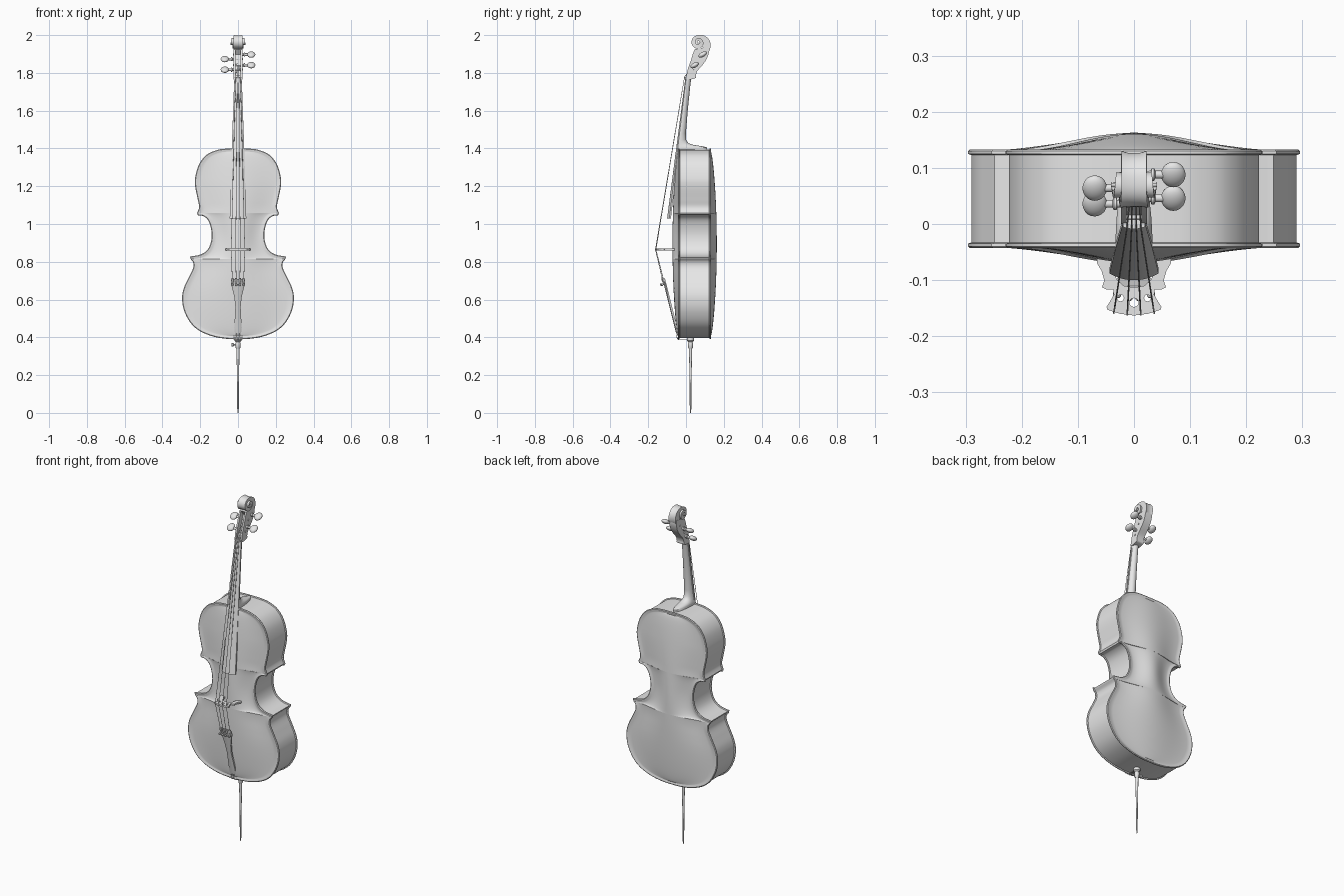
import bpy, bmesh, math
from mathutils import Vector, Matrix

if "Cube" in bpy.data.objects:
    bpy.data.objects.remove(bpy.data.objects["Cube"])

grey = bpy.data.materials.new("light_grey")
grey.diffuse_color = (0.8, 0.8, 0.8, 1)
grey.use_nodes = True
grey.node_tree.nodes["Principled BSDF"].inputs["Base Color"].default_value = grey.diffuse_color


def finish(ob, angle=40):
    ob.data.materials.clear()
    ob.data.materials.append(grey)
    bpy.ops.object.select_all(action='DESELECT')
    ob.select_set(True)
    bpy.context.view_layer.objects.active = ob
    bpy.ops.object.shade_smooth_by_angle(angle=math.radians(angle))
    return ob


def make(name, verts, faces, angle=40):
    me = bpy.data.meshes.new(name)
    me.from_pydata([tuple(v) for v in verts], [], faces)
    bm = bmesh.new()
    bm.from_mesh(me)
    bmesh.ops.remove_doubles(bm, verts=bm.verts, dist=0.00005)
    bmesh.ops.recalc_face_normals(bm, faces=bm.faces)
    bm.to_mesh(me)
    bm.free()
    ob = bpy.data.objects.new(name, me)
    bpy.context.collection.objects.link(ob)
    return finish(ob, angle)


def loft(name, rings, angle=40):
    n = len(rings[0])
    faces = [(i * n + j, i * n + (j + 1) % n, (i + 1) * n + (j + 1) % n, (i + 1) * n + j)
             for i in range(len(rings) - 1) for j in range(n)]
    faces += [tuple(range(n)), tuple(range((len(rings) - 1) * n, len(rings) * n))]
    return make(name, [v for r in rings for v in r], faces, angle)


def lathe(name, profile, origin, axis, n=20):
    q = Vector((0, 0, 1)).rotation_difference(Vector(axis))
    ring = lambda r, t: [Vector(origin) + q @ Vector((r * math.cos(a), r * math.sin(a), t))
                         for a in (2 * math.pi * k / n for k in range(n))]
    return loft(name, [ring(r, t) for r, t in profile])


def curve(name, splines, bevel=0, extrude=0, cyclic=False):
    cu = bpy.data.curves.new(name, 'CURVE')
    cu.dimensions = '2D' if cyclic else '3D'
    if cyclic:
        cu.fill_mode = 'BOTH'
    cu.bevel_depth, cu.extrude, cu.bevel_resolution = bevel, extrude, 2
    for pts in splines:
        s = cu.splines.new('POLY')
        s.points.add(len(pts) - 1)
        for p, c in zip(s.points, pts):
            p.co = (c[0], c[1], c[2] if len(c) > 2 else 0, 1)
        s.use_cyclic_u = cyclic
    ob = bpy.data.objects.new(name, cu)
    bpy.context.collection.objects.link(ob)
    bpy.ops.object.select_all(action='DESELECT')
    ob.select_set(True)
    bpy.context.view_layer.objects.active = ob
    bpy.ops.object.convert(target='MESH')
    return finish(bpy.context.view_layer.objects.active)


def smooth(pts, n=6):
    P = [Vector(p) for p in pts]
    P = [2 * P[0] - P[1]] + P + [2 * P[-1] - P[-2]]
    out = []
    for a, b, c, d in zip(P, P[1:], P[2:], P[3:]):
        for t in (k / n for k in range(n)):
            out.append(0.5 * (2 * b + (c - a) * t + (2 * a - 5 * b + 4 * c - d) * t * t
                              + (3 * b - a - 3 * c + d) * t ** 3))
    return out + [P[-2]]


# Body outline, right half: upper bout, waist, lower bout
outline = (smooth([(0, 1.4), (.06, 1.399), (.11, 1.392), (.165, 1.367), (.205, 1.318), (.226, 1.25),
                   (.227, 1.2), (.213, 1.13), (.206, 1.09), (.217, 1.058)])
           + smooth([(.212, 1.046), (.185, 1.042), (.16, 1.022), (.145, .985), (.139, .94), (.146, .895),
                     (.165, .86), (.2, .838), (.254, .828)])
           + smooth([(.25, .813), (.237, .795), (.238, .765), (.262, .715), (.287, .66), (.296, .605),
                     (.285, .54), (.25, .475), (.2, .432), (.13, .404), (.06, .392), (0, .39)]))


def inset(d):
    res, last = [], len(outline) - 1
    for i, p in enumerate(outline):
        t = Vector((1, 0)) if i == 0 else Vector((-1, 0)) if i == last else outline[i + 1] - outline[i - 1]
        t.normalize()
        q = p + Vector((t.y, -t.x)) * d
        z = min(q.y, res[-1][1]) if res else q.y
        res.append((0 if i in (0, last) else max(q.x, 0), z))
    return res


def plate(base, s, height):
    cols = [[(x, base - s * dy, z) for x, z in inset(d)] for d, dy in
            ((.006, .010), (0, .008), (0, .003), (.004, 0), (.010, 0), (.016, .0025))]
    edge = inset(.016)
    top, bot = edge[0][1], edge[-1][1]
    for k in range(11, -1, -1):
        u = k / 12
        bell = (1 + math.cos(math.pi * u)) / 2
        cols.append([(x * u, base + s * (height * bell * max(0, math.sin(math.pi * (z - bot) / (top - bot))) ** .6
                                         - .0025), z) for x, z in edge])
    return cols


# Body: back plate, ribs and front plate in one closed skin
cols = plate(.133, 1, .0325)[::-1] + plate(-.043, -1, .031)
n = len(outline)
half = [v for c in cols for v in c]
verts = half + [(-x, y, z) for x, y, z in half]
faces = []
for off in (0, len(half)):
    faces += [tuple(off + k for k in (i * n + j, i * n + j + 1, (i + 1) * n + j + 1, (i + 1) * n + j))
              for i in range(len(cols) - 1) for j in range(n - 1)]
make("body", verts, faces, 35)


def strip(z, hw, y, sag, th, m=12):
    xs = [-1 + 2 * k / m for k in range(m + 1)]
    return [(hw * x, y + sag * x * x, z) for x in xs] + [(hw, y + th, z), (-hw, y + th, z)]


# Fingerboard, nut and neck
fy = lambda z: -.1 + (z - 1.03) * .13
loft("fingerboard", [strip(z, hw, fy(z), sag, th) for z, hw, sag, th in
                     ((1.028, .044, .012, .02), (1.4, .033, .008, .017), (1.77, .02, .004, .012))])
loft("nut", [strip(z, .02, -.009, .004, .02) for z in (1.77, 1.778)])
neck = [(1.785, .02, .022), (1.75, .018, .02), (1.6, .022, .024), (1.48, .026, .03), (1.445, .028, .036),
        (1.428, .03, .05), (1.418, .031, .08), (1.412, .032, .125), (1.406, .033, .15), (1.385, .033, .155)]
loft("neck", [[(hw * math.cos(a), fy(z) + .011 + d * math.sin(a), z)
               for a in (math.pi * k / 16 for k in range(17))] for z, hw, d in neck], 50)

# Pegbox: two cheeks and a recessed core
back = smooth([(.02, 1.764), (.051, 1.773), (.053, 1.79), (.062, 1.813), (.09, 1.845), (.11, 1.875),
               (.121, 1.908), (.122, 1.94)], 4)
front = smooth([(.046, 1.925), (.036, 1.9), (.028, 1.872), (.018, 1.845), (.007, 1.81), (0, 1.766)], 4)
hollow = [(.046, 1.925), (.066, 1.897), (.058, 1.87), (.048, 1.845), (.035, 1.815), (.02, 1.79), (0, 1.766)]
for name, pts, a, b in (("cheek_left", front, -.023, -.013), ("cheek_right", front, .013, .023),
                        ("pegbox_core", hollow, -.0135, .0135)):
    loft(name, [[(x, p[0], p[1]) for p in back + list(pts)] for x in (a, b)])

# Scroll: spiral band that widens toward the eye
spiral = [(-45, .076), (0, .063), (45, .048), (90, .038), (180, .036), (270, .034), (360, .027),
          (450, .022), (540, .018), (630, .013), (720, .008)]
rings = []
for a, r in smooth(spiral, 8):
    w = .022 + .019 * min(1, max(0, (a - 90) / 560))
    c, s = math.cos(math.radians(a)), math.sin(math.radians(a))
    rings.append([(x, .065 + q * c, 1.962 + q * s) for x, q in
                  ((-w, r), (-w * .5, r * .95), (w * .5, r * .95), (w, r), (w, r * .3), (-w, r * .3))])
loft("scroll", rings, 35)

# Tuning pegs
pegs = [(1, .088, 1.897), (-1, .064, 1.873), (1, .046, 1.841), (-1, .036, 1.817)]
for i, (s, y, z) in enumerate(pegs):
    lathe(f"peg_shaft_{i}", [(.005, -.026), (.007, .03), (.011, .031), (.011, .036), (.007, .038), (.007, .06)],
          (0, y, z), (s, 0, 0))
    bpy.ops.mesh.primitive_uv_sphere_add(segments=20, ring_count=12, radius=1)
    head = bpy.context.object
    head.name = f"peg_head_{i}"
    head.data.transform(Matrix.Translation((s * .07, y, z)) @ Matrix.Rotation(math.radians(30), 4, 'X')
                        @ Matrix.Diagonal((.022, .025, .013, 1)))
    finish(head, 60)

# Bridge with arch between the feet and pierced holes
side = [(.04, -.06), (.066, -.06), (.066, -.07), (.058, -.083), (.053, -.1), (.057, -.113), (.048, -.117),
        (.037, -.117), (.036, -.126), (.041, -.135), (.049, -.148), (.047, -.153), (.025, -.16)]
arch = [(0, -.113), (.018, -.11), (.03, -.1), (.036, -.085)]
right = arch + side
hole = lambda x, y, r: [(x + r * math.cos(k * math.pi / 6), y + r * math.sin(k * math.pi / 6)) for k in range(12)]
outer = right + [(0, -.163)] + [(-x, y) for x, y in right[:0:-1]]
bridge = curve("bridge", [outer, hole(0, -.14, .008), hole(.024, -.132, .006), hole(-.024, -.132, .006)],
               extrude=.005, cyclic=True)
bridge.location.z = .865

# Tailpiece, fine tuners and tail cord
ty = lambda z: -.052 - (z - .42) * .25
tail = [(.42, .012), (.428, .018), (.45, .02), (.5, .017), (.56, .014), (.61, .019), (.65, .028),
        (.685, .037), (.7, .036), (.71, .03)]
loft("tailpiece", [strip(z, hw, ty(z), hw * .25, .014) for z, hw in tail])
xs = (-.03, -.01, .01, .03)
for i, x in enumerate(xs):
    y = ty(.69) + .2 * x * x / .03
    lathe(f"fine_tuner_{i}", [(.003, 0), (.003, .008), (.007, .009), (.007, .016), (.005, .018)],
          (x, y, .682), (0, -1, -.25), 12)
    lathe(f"tuner_block_{i}", [(.005, -.012), (.006, 0), (.005, .012)], (x, y - .004, .702), (0, -.25, 1), 10)
curve("tail_cord", [[(s * .008, -.045, .43), (s * .007, -.049, .4), (s * .006, -.042, .388), (s * .004, .024, .386)]
                    for s in (-1, 1)], bevel=.002)
lathe("saddle", [(.005, -.025), (.005, .025)], (0, -.041, .394), (1, 0, 0), 12)

# Strings from peg over nut and bridge to tailpiece
order = [pegs[3], pegs[1], pegs[0], pegs[2]]
paths = []
for x, (s, y, z) in zip(xs, order):
    paths.append([(x * .3, y - .005, z), (x * .42, -.008, 1.778), (x * 1.2, -.1635 + abs(x) * .15, .865),
                  (x, ty(.7) - .002 + .2 * x * x / .03, .7)])
curve("strings", paths, bevel=.0014)

# Endpin with collar and thumbscrew
lathe("endpin", [(.0015, 0), (.004, .02), (.005, .15), (.008, .34), (.008, .38)], (0, .024, 0), (0, 0, 1))
lathe("endpin_collar", [(.009, .34), (.012, .345), (.013, .37), (.011, .375), (.018, .382), (.018, .4)],
      (0, .024, 0), (0, 0, 1))
lathe("thumbscrew", [(.004, 0), (.004, .022), (.009, .023), (.009, .033), (.007, .035)],
      (0, .024, .36), (-1, 0, 0), 14)
